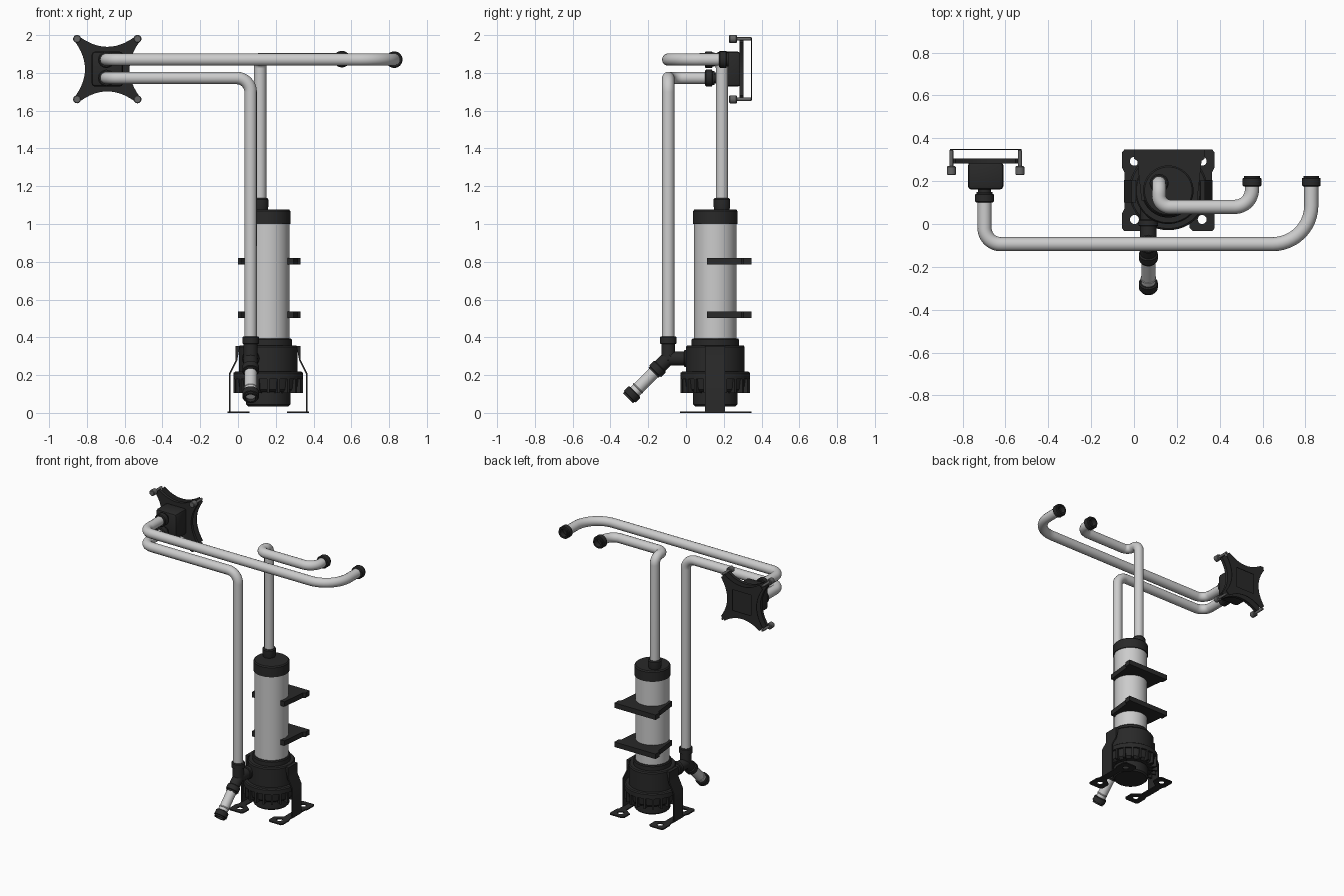
import bpy, bmesh
from math import pi, cos, sin, radians
from mathutils import Vector, Matrix

if "Cube" in bpy.data.objects:
    bpy.data.objects.remove(bpy.data.objects["Cube"])

black = bpy.data.materials.new("black_plastic")
black.diffuse_color = (0.022, 0.022, 0.022, 1)
black.use_nodes = True
black.node_tree.nodes["Principled BSDF"].inputs["Base Color"].default_value = black.diffuse_color
dark = bpy.data.materials.new("dark_grey")
dark.diffuse_color = (0.13, 0.13, 0.13, 1)
dark.use_nodes = True
dark.node_tree.nodes["Principled BSDF"].inputs["Base Color"].default_value = dark.diffuse_color
CX, CY = 0.16, 0.155          # pump axis
VX, VZ = -0.692, 1.82         # valve centre


def add(name, data, mat=None):
    ob = bpy.data.objects.new(name, data)
    bpy.context.collection.objects.link(ob)
    if mat:
        data.materials.append(mat)
    return ob


def from_bm(name, bm, mat):
    bmesh.ops.recalc_face_normals(bm, faces=bm.faces)
    me = bpy.data.meshes.new(name)
    bm.to_mesh(me)
    bm.free()
    return add(name, me, mat)


def lathe(name, profile, loc=(0, 0, 0), axis=(0, 0, 1), mat=black, n=32):
    """Spin (radius, height) points round an axis."""
    bm = bmesh.new()
    vs = [bm.verts.new((r, 0, z)) for r, z in profile]
    es = [bm.edges.new(p) for p in zip(vs, vs[1:])]
    bmesh.ops.spin(bm, geom=vs + es, cent=(0, 0, 0), axis=(0, 0, 1),
                   angle=2 * pi, steps=n)
    bmesh.ops.remove_doubles(bm, verts=bm.verts, dist=1e-5)
    rot = Vector((0, 0, 1)).rotation_difference(Vector(axis)).to_matrix().to_4x4()
    bm.transform(Matrix.Translation(loc) @ rot)
    return from_bm(name, bm, mat)


def rod(name, r, a, b, mat=black, n=32):
    a, b = Vector(a), Vector(b)
    h = (b - a).length
    c = min(0.004, h / 4)
    return lathe(name, [(0, 0), (r - c, 0), (r, c), (r, h - c), (r - c, h), (0, h)],
                 a, (b - a).normalized(), mat, n)


def pipe(name, pts, radii, r=0.033):
    """Round pipe along straight runs joined by filleted bends."""
    pts = [Vector(p) for p in pts]
    path = [pts[0]]
    for i, rad in enumerate(radii, 1):
        p = pts[i]
        u, v = (pts[i - 1] - p).normalized(), (pts[i + 1] - p).normalized()
        c = p + (u + v) * rad       # all bends are right angles
        for k in range(13):
            t = k / 12 * pi / 2
            path.append(c - v * rad * cos(t) - u * rad * sin(t))
    path.append(pts[-1])
    cu = bpy.data.curves.new(name, 'CURVE')
    cu.dimensions = '3D'
    cu.bevel_depth, cu.bevel_resolution, cu.use_fill_caps = r, 5, True
    sp = cu.splines.new('POLY')
    sp.points.add(len(path) - 1)
    for q, p in zip(sp.points, path):
        q.co = (*p, 1)
    return add(name, cu)


def plate(name, outlines, thick, matrix, mat=black):
    """Flat sheet; later outlines cut holes."""
    cu = bpy.data.curves.new(name, 'CURVE')
    cu.dimensions, cu.fill_mode, cu.extrude = '2D', 'BOTH', thick / 2
    for o in outlines:
        sp = cu.splines.new('POLY')
        sp.points.add(len(o) - 1)
        for q, p in zip(sp.points, o):
            q.co = (p[0], p[1], 0, 1)
        sp.use_cyclic_u = True
    ob = add(name, cu, mat)
    ob.matrix_world = matrix
    return ob


def circle(x, y, r, n=20):
    return [(x + r * cos(2 * pi * i / n), y + r * sin(2 * pi * i / n)) for i in range(n)]


# Tank, cap and pump body
pump = (CX, CY, 0)
lathe("tank", [(0, .38), (.112, .38), (.112, 1.01), (0, 1.01)], pump, mat=None, n=48)
lathe("tank_cap", [(0, 1.0), (.118, 1.0), (.118, 1.068), (.111, 1.076), (0, 1.076)], pump, n=48)
lathe("pump_housing", [(0, .2), (.155, .2), (.155, .35), (.149, .358), (.125, .358),
                       (.125, .388), (.12, .395), (0, .395)], pump, n=48)
lathe("lock_nut", [(0, .11), (.145, .11), (.162, .125), (.17, .18), (.184, .18),
                   (.184, .212), (.176, .218), (0, .218)], pump, n=48)
lathe("pump_base", [(0, .035), (.108, .035), (.118, .045), (.118, .12), (0, .12)], pump, n=48)

bm = bmesh.new()
for i in range(20):
    m = (Matrix.Translation((CX, CY, .145)) @ Matrix.Rotation(2 * pi * i / 20, 4, 'Z')
         @ Matrix.Translation((.155, 0, 0)) @ Matrix.Diagonal((.056, .014, .08, 1)))
    bmesh.ops.create_cube(bm, size=1, matrix=m)
from_bm("lock_nut_ribs", bm, black)

# Mounting bracket: two straps and two eared feet, mirrored about the pump axis
foot = [(.205, -.19), (.215, -.178), (.215, -.105), (.205, -.085), (.205, .085), (.215, .105),
        (.215, .178), (.205, .19), (.115, .19), (.10, .175), (.10, .115), (.155, .075),
        (.155, -.075), (.10, -.115), (.10, -.175), (.115, -.19)]
strap = [(.207, 0), (.207, .21), (.172, .28), (.172, .355),
         (.15, .355), (.164, .277), (.199, .207), (.199, 0)]
for side, s in (("left", -1), ("right", 1)):
    plate(f"foot_{side}", [[(s * u, v) for u, v in foot],
                           circle(s * .158, .136, .021), circle(s * .158, -.136, .021)],
          .008, Matrix.Translation((CX, .157, .004)))
    plate(f"strap_{side}", [[(s * u, v) for u, v in strap]], .105,
          Matrix.Translation((CX, .153, 0)) @ Matrix.Rotation(pi / 2, 4, 'X'))

# Tank clamps
clamp = [(-.165, .348), (.165, .348), (.165, .305), (.15, .295), (.13, .11),
         (-.13, .11), (-.15, .295), (-.165, .305)]
for name, z in (("clamp_lower", .52), ("clamp_upper", .803)):
    plate(name, [clamp], .036, Matrix.Translation((CX + .005, 0, z)))


# Pipes
def collar(name, loc, axis, open_end=False):
    """Compression collar, 0.05 long, optionally hollow at its far end."""
    prof = [(0, 0), (.038, 0), (.044, .005), (.044, .038), (.037, .04), (.037, .05)]
    prof += [(.027, .05), (.027, .012), (0, .012)] if open_end else [(0, .05)]
    lathe(name, prof, loc, axis)


OX, OY = .067, -.094
pipe("riser_pipe", [(OX, OY, .3), (OX, OY, 1.773), (-.697, OY, 1.773), (-.697, .14, 1.773)],
     [.075, .075])
pipe("crossover_pipe", [(-.697, .14, 1.87), (-.697, OY, 1.87), (.827, OY, 1.87), (.827, .185, 1.87)],
     [.075, .18])
pipe("tank_pipe", [(.117, .19, 1.05), (.117, .19, 1.873), (.117, .08, 1.873),
                   (.55, .08, 1.873), (.55, .185, 1.873)], [.05, .05, .08])
collar("crossover_outlet", (.827, .175, 1.87), (0, 1, 0), True)
collar("tank_outlet", (.55, .175, 1.873), (0, 1, 0), True)
collar("riser_collar", (OX, OY, .405), (0, 0, -1))
lathe("tank_pipe_collar", [(0, 0), (.04, 0), (.044, .02), (.044, .055), (.038, .062), (0, .062)],
      (.117, .19, 1.075))
for name, z in (("valve_collar_lower", 1.773), ("valve_collar_upper", 1.87)):
    collar(name, (-.697, .1, z), (0, 1, 0))
    rod(name + "_neck", .03, (-.697, .14, z), (-.697, .18, z))

# Branch fitting and angled drain spout
d = Vector((0, -1, -1)).normalized()
j = Vector((OX, OY, .29))
rod("branch_to_pump", .038, (OX, OY, .288), (OX, .12, .288))
rod("branch_flange", .046, (OX, -.01, .288), (OX, .02, .288))
rod("branch_up", .037, (OX, OY, .275), (OX, OY, .38))
rod("branch_spout", .037, j - d * .02, j + d * .09)
collar("spout_collar", j + d * .06, d)
rod("spout_pipe", .033, j + d * .09, j + d * .28, None)
rod("spout_ring", .036, j + d * .222, j + d * .23, None)
collar("spout_end", j + d * .25, d, True)

# Valve body with chamfered edges
bm = bmesh.new()
bmesh.ops.create_cube(bm, size=1, matrix=Matrix.Translation((VX, .225, VZ))
                      @ Matrix.Diagonal((.166, .13, .186, 1)))
bmesh.ops.bevel(bm, geom=bm.edges[:], offset=.018, segments=2, profile=.5, affect='EDGES')
from_bm("valve_body", bm, black)


# Four-armed mounting plates with concave sides
def cross(hole=0):
    side = [(t / 6 * .14, .118 + .049 * (t / 6) ** 2) for t in range(-6, 7)]
    pts = []
    for k in range(4):
        c, s = cos(-k * pi / 2), sin(-k * pi / 2)
        pts += [(x * c - y * s, x * s + y * c) for x, y in side]
    h = hole
    return [pts] + ([[(-h, -h), (h, -h), (h, h), (-h, h)]] if h else [])


up = Matrix.Rotation(pi / 2, 4, 'X')
plate("valve_plate", cross(), .022, Matrix.Translation((VX, .294, VZ)) @ up)
plate("wall_plate", cross(.075), .004, Matrix.Translation((VX, .347, VZ)) @ up)
for sx in (-1, 1):
    for sz in (-1, 1):
        x, z = VX + sx * .16, VZ + sz * .16
        tag = ("left" if sx < 0 else "right") + ("_bottom" if sz < 0 else "_top")
        rod("knob_" + tag, .021, (x, .228, z), (x, .27, z), dark, 20)
        rod("pin_" + tag, .009, (x, .26, z), (x, .347, z), dark, 12)

# Turn curves into meshes and smooth all but the sharp edges
bpy.ops.object.select_all(action='SELECT')
bpy.context.view_layer.objects.active = bpy.data.objects["riser_pipe"]
bpy.ops.object.convert(target='MESH')
bpy.ops.object.shade_smooth_by_angle(angle=radians(35))
